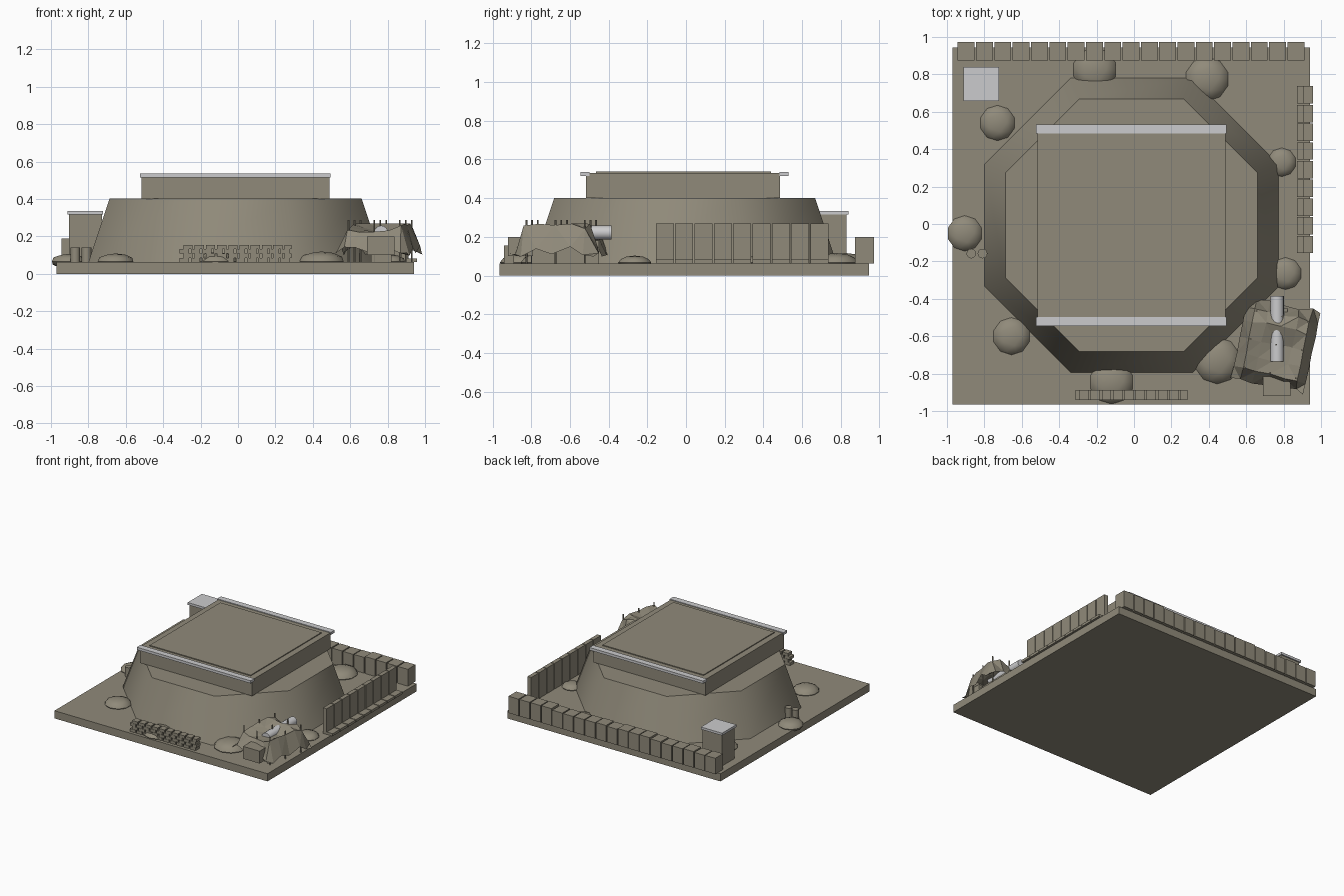
import bpy, bmesh, math, random
from mathutils import Vector, Matrix

random.seed(4)
if "Cube" in bpy.data.objects:
    bpy.data.objects.remove(bpy.data.objects["Cube"])


def material(name, rgb):
    m = bpy.data.materials.new(name)
    m.use_nodes = True
    m.diffuse_color = (*rgb, 1)
    m.node_tree.nodes["Principled BSDF"].inputs["Base Color"].default_value = (*rgb, 1)
    return m


EARTH = material("earth_brown", (0.28, 0.255, 0.195))
METAL = material("pale_metal", (0.6, 0.6, 0.61))
GROUND = 0.062


def finish(name, bm, mat, smooth=None):
    mesh = bpy.data.meshes.new(name)
    bm.to_mesh(mesh)
    bm.free()
    mesh.materials.append(mat)
    ob = bpy.data.objects.new(name, mesh)
    bpy.context.collection.objects.link(ob)
    if smooth:
        bpy.ops.object.select_all(action="DESELECT")
        ob.select_set(True)
        bpy.context.view_layer.objects.active = ob
        bpy.ops.object.shade_smooth_by_angle(angle=math.radians(smooth))
    return ob


def add_box(bm, lo, hi):
    lo, hi = Vector(lo), Vector(hi)
    place = Matrix.Translation((lo + hi) / 2) @ Matrix.Diagonal((*(hi - lo), 1))
    bmesh.ops.create_cube(bm, size=1, matrix=place)


def box(name, lo, hi, mat=EARTH):
    bm = bmesh.new()
    add_box(bm, lo, hi)
    return finish(name, bm, mat)


def add_cylinder(bm, place, radius, depth, sides=12):
    bmesh.ops.create_cone(bm, cap_ends=True, segments=sides, radius1=radius,
                          radius2=radius, depth=depth, matrix=place)


# Ground slab
box("ground_slab", (-0.97, -0.965, 0), (0.94, 0.945, GROUND))

# Sloped eight-sided mound
bm = bmesh.new()
rings = []
for half, corner, z in ((0.79, 0.328, GROUND - 0.01), (0.674, 0.281, 0.402)):
    outline = []
    for turn in range(4):
        spin = Matrix.Rotation(turn * math.pi / 2, 3, "Z")
        for side in (-corner, corner):
            outline.append(bm.verts.new(spin @ Vector((half, side, z)) + Vector((-0.013, -0.007, 0))))
    rings.append(outline)
for i in range(8):
    j = (i + 1) % 8
    bm.faces.new((rings[0][i], rings[0][j], rings[1][j], rings[1][i]))
bm.faces.new(rings[1])
bm.faces.new(rings[0][::-1])
finish("mound", bm, EARTH, 50)

# Upper block, roof panel and metal edge strips
box("upper_block", (-0.516, -0.518, 0.4), (0.489, 0.487, 0.53))
box("roof_panel", (-0.466, -0.466, 0.53), (0.44, 0.44, 0.537))
for name, y in (("front_roof_strip", -0.522), ("back_roof_strip", 0.507)):
    box(name, (-0.525, y - 0.024, 0.515), (0.495, y + 0.024, 0.536), METAL)

# Corner hut with a metal roof
box("corner_hut", (-0.903, 0.67, GROUND), (-0.727, 0.83, 0.318))
box("hut_roof", (-0.912, 0.658, 0.316), (-0.722, 0.84, 0.335), METAL)

# Row of blocks along the back
bm = bmesh.new()
for i in range(19):
    x = -0.943 + i * 0.098
    top = 0.187 + random.random() * 0.014
    add_box(bm, (x, 0.873, GROUND), (x + 0.09, 0.972, top))
finish("back_block_wall", bm, EARTH)

# Upright panels with outward feet along the left side
bm = bmesh.new()
for i in range(9):
    y = -0.156 + i * 0.1
    add_box(bm, (0.872, y, GROUND), (0.905, y + 0.093, 0.27))
    add_box(bm, (0.905, y, GROUND), (0.958, y + 0.093, 0.082))
finish("side_panel_wall", bm, EARTH)

# Low wall of staggered bags at the front
bm = bmesh.new()
for row in range(4):
    z = GROUND + row * 0.0235
    for i in range(10):
        x = -0.312 + i * 0.06 + (row % 2) * 0.02
        add_box(bm, (x, -0.94, z), (min(x + 0.05, 0.285), -0.888, z + 0.0225))
finish("front_bag_wall", bm, EARTH)

# Flattened boulders
boulders = [(-0.73, 0.54, 0.095), (-0.905, -0.05, 0.095), (-0.655, -0.6, 0.1),
            (-0.12, -0.845, 0.118), (0.445, -0.73, 0.125), (0.81, -0.265, 0.086),
            (0.79, 0.33, 0.077), (0.39, 0.775, 0.118), (-0.21, 0.825, 0.118)]
for n, (x, y, r) in enumerate(boulders):
    bm = bmesh.new()
    place = Matrix.Translation((x, y, GROUND + 0.005)) @ Matrix.Diagonal((r, r, r * 0.42, 1))
    bmesh.ops.create_icosphere(bm, subdivisions=2, radius=1, matrix=place)
    finish(f"boulder_{n + 1}", bm, EARTH, 40)

# Pair of small drums
bm = bmesh.new()
for x in (-0.87, -0.81):
    add_cylinder(bm, Matrix.Translation((x, -0.158, 0.1)), 0.026, 0.08)
finish("drums", bm, EARTH, 40)

# Draped net over the equipment
CENTRE = Vector((0.76, -0.645, 0))
TURN = Matrix.Rotation(math.radians(-12), 3, "Z")
STEPS = (-1, -0.75, -0.4, 0, 0.42, 0.75, 1)


def net_point(u, v, z):
    return CENTRE + TURN @ Vector((u * 0.2, v * 0.22, z))


bm = bmesh.new()
grid = []
for u in STEPS:
    line = []
    for v in STEPS:
        if max(abs(u), abs(v)) == 1:
            z = 0.125 + random.uniform(-0.03, 0.025)
        elif v == 0.42:
            z = 0.268
        elif u == 0:
            z = 0.225
        else:
            z = 0.245 + random.uniform(-0.025, 0.025)
        jitter = random.uniform(-0.05, 0.05)
        line.append(bm.verts.new(net_point(u + jitter * 0.5, v + jitter, z)))
    grid.append(line)
for a, b in zip(grid, grid[1:]):
    for i in range(len(STEPS) - 1):
        bm.faces.new((a[i], b[i], b[i + 1], a[i + 1]))
bmesh.ops.triangulate(bm, faces=bm.faces[:])
finish("draped_net", bm, EARTH)

# Thin poles holding the net
bm = bmesh.new()
for u in (-0.7, 0, 0.7):
    for v in (-0.7, 0, 0.7):
        spot = net_point(u, v, 0.172)
        add_cylinder(bm, Matrix.Translation(spot), 0.005, 0.23, 6)
finish("net_poles", bm, EARTH)

# Metal tank and crate under the net
bm = bmesh.new()
lying = Matrix.Translation((0.765, -0.56, 0.222)) @ Matrix.Rotation(math.pi / 2, 4, "X")
add_cylinder(bm, lying, 0.036, 0.35, 16)
finish("metal_tank", bm, METAL, 40)
box("front_crate", (0.69, -0.92, 0.1), (0.838, -0.79, 0.2))
box("crate_stand", (0.71, -0.8, GROUND), (0.82, -0.45, 0.18))
